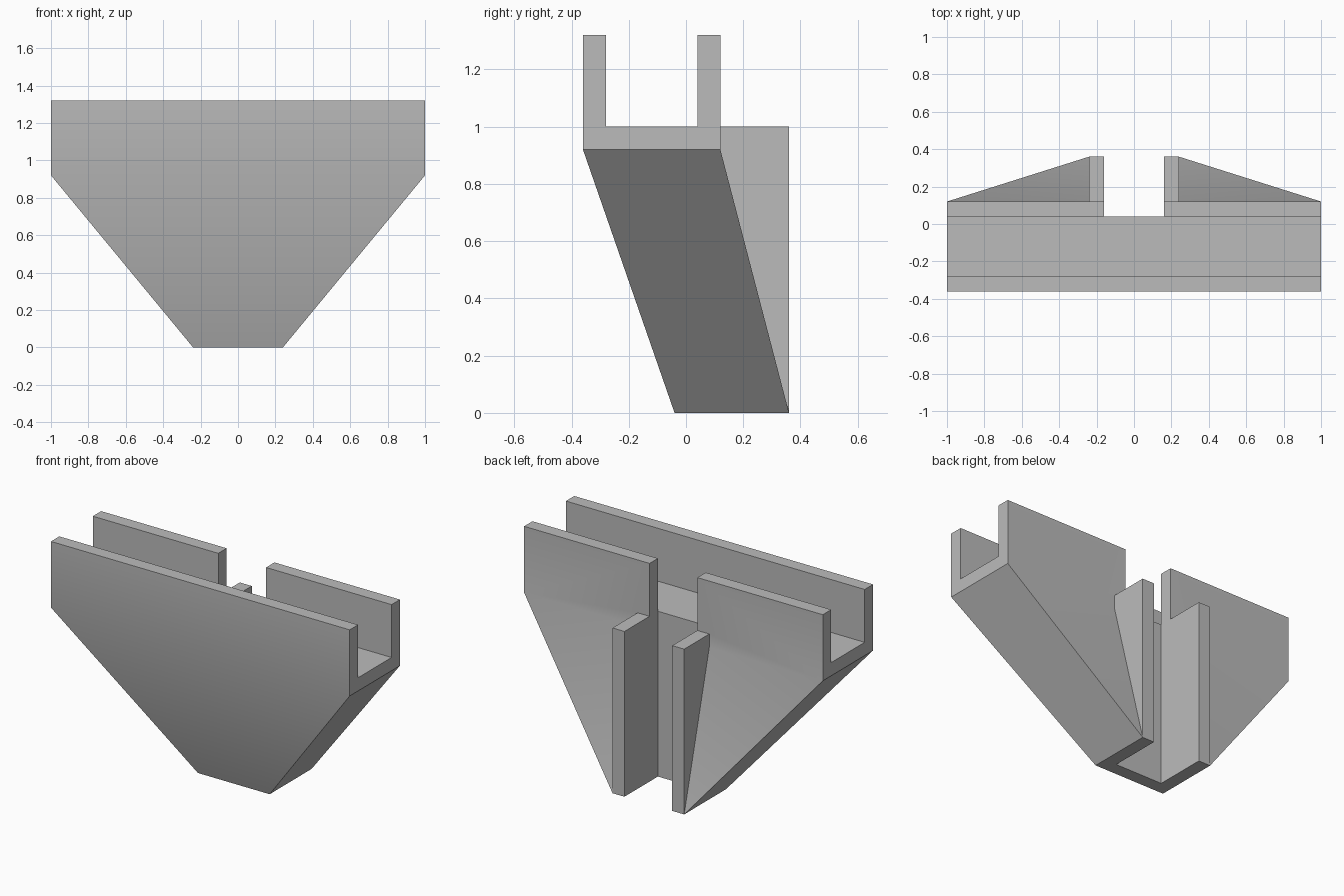
import bpy
import bmesh
import math

if "Cube" in bpy.data.objects:
    bpy.data.objects.remove(bpy.data.objects["Cube"], do_unlink=True)

grey = bpy.data.materials.new("plain grey")
grey.use_nodes = True
colour = (0.5, 0.5, 0.5, 1)
grey.diffuse_color = colour
grey.node_tree.nodes["Principled BSDF"].inputs["Base Color"].default_value = colour


def loft(name, sections):
    """Solid through stacked rectangles given as (half width, y front, y back, z)."""
    bm = bmesh.new()
    rings = []
    for w, y0, y1, z in sections:
        corners = ((-w, y0), (w, y0), (w, y1), (-w, y1))
        rings.append([bm.verts.new((x, y, z)) for x, y in corners])
    bm.faces.new(rings[0][::-1])
    bm.faces.new(rings[-1])
    for low, high in zip(rings, rings[1:]):
        for i in range(4):
            j = (i + 1) % 4
            bm.faces.new((low[i], low[j], high[j], high[i]))
    mesh = bpy.data.meshes.new(name)
    bm.to_mesh(mesh)
    bm.free()
    mesh.materials.append(grey)
    obj = bpy.data.objects.new(name, mesh)
    bpy.context.collection.objects.link(obj)
    return obj


def block(name, w, y0, y1, z0, z1):
    return loft(name, [(w, y0, y1, z0), (w, y0, y1, z1)])


# Tapered body leaning back towards its foot
bracket = loft("bracket", [(0.24, -0.04, 0.36, 0),
                           (1, -0.36, 0.12, 0.92),
                           (1, -0.36, 0.12, 1.32)])

# Rear ribs are joined on, then the trough and the vertical slot are cut
steps = [
    (block("rear_ribs", 0.24, 0, 0.36, 0, 1), 'UNION'),
    (block("trough_cutter", 1.2, -0.28, 0.04, 1, 1.6), 'DIFFERENCE'),
    (block("slot_cutter", 0.16, 0.04, 0.6, -0.2, 1.6), 'DIFFERENCE'),
]
for tool, operation in steps:
    tool.hide_render = True
    mod = bracket.modifiers.new(tool.name, 'BOOLEAN')
    mod.object = tool
    mod.operation = operation
    mod.solver = 'EXACT'

# Bake the cuts and drop the helpers
bpy.context.view_layer.update()
graph = bpy.context.evaluated_depsgraph_get()
baked = bpy.data.meshes.new_from_object(bracket.evaluated_get(graph))
bracket.modifiers.clear()
bracket.data = baked
for tool, _ in steps:
    bpy.data.objects.remove(tool, do_unlink=True)

# Soft bend between body and channel walls, crisp edges elsewhere
baked.shade_smooth()
baked.set_sharp_from_angle(angle=math.radians(30))
